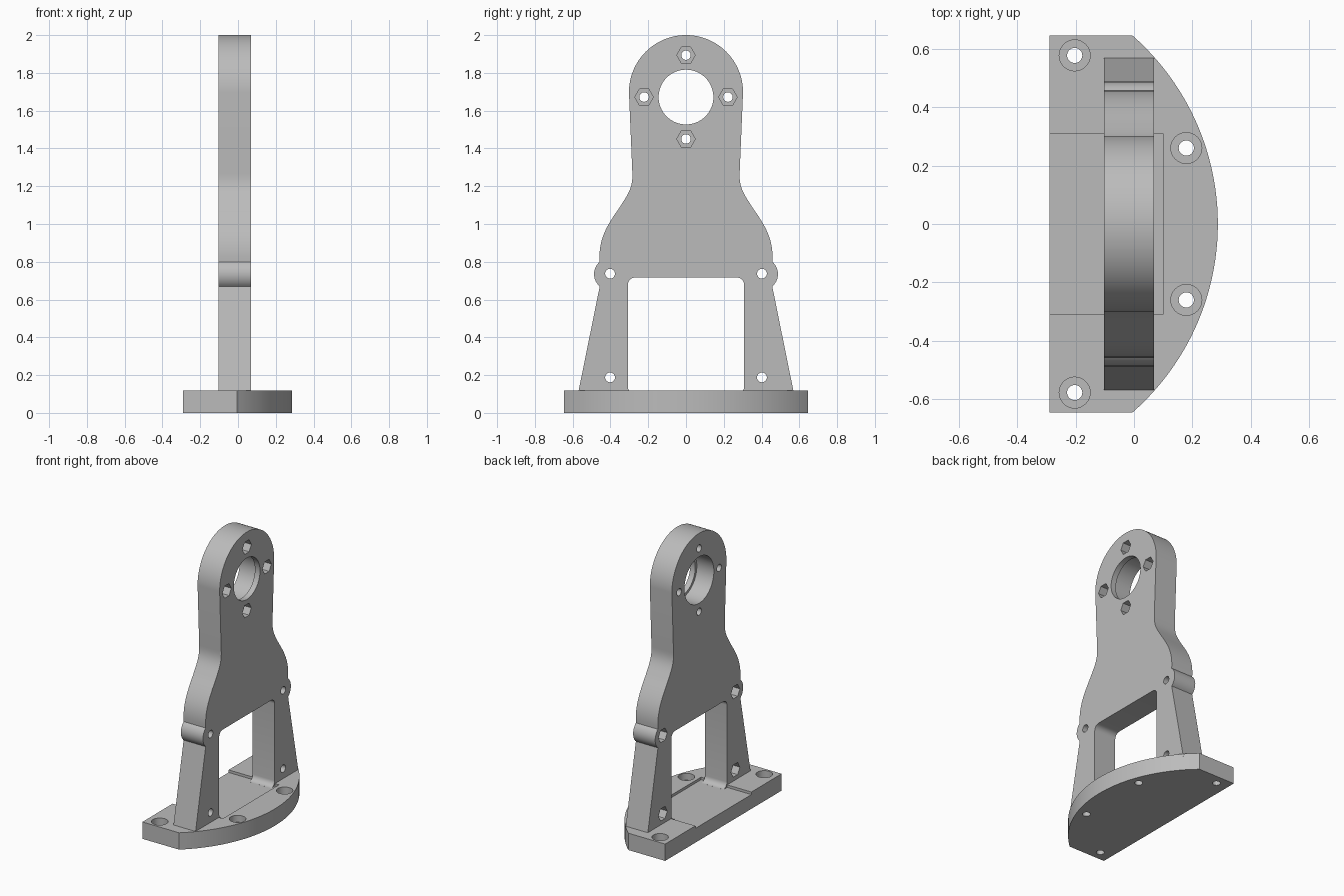
import bpy
import bmesh
from math import sin, cos, pi, radians, sqrt, asin
from mathutils import Vector
from mathutils.geometry import interpolate_bezier

cube = bpy.data.objects.get("Cube")
if cube:
    bpy.data.objects.remove(cube)

gray = bpy.data.materials.new("light gray")
gray.use_nodes = True
COLOR = (0.5, 0.5, 0.5, 1)
gray.diffuse_color = COLOR
gray.node_tree.nodes["Principled BSDF"].inputs["Base Color"].default_value = COLOR


def arc(cu, cv, r, start, end, n):
    """Points on an arc, angles in degrees."""
    angles = [radians(start + (end - start) * i / n) for i in range(n + 1)]
    return [(cu + r * cos(a), cv + r * sin(a)) for a in angles]


def prism(name, points, axis, low, high):
    """Extrude an outline along x (outline in y, z) or along z (outline in x, y)."""
    place = (lambda u, v, w: (w, u, v)) if axis == "x" else (lambda u, v, w: (u, v, w))
    bm = bmesh.new()
    bottom = bm.faces.new([bm.verts.new(place(u, v, low)) for u, v in points])
    result = bmesh.ops.extrude_face_region(bm, geom=[bottom])
    moved = [g for g in result["geom"] if isinstance(g, bmesh.types.BMVert)]
    bmesh.ops.translate(bm, verts=moved, vec=place(0, 0, high - low))
    bmesh.ops.recalc_face_normals(bm, faces=bm.faces)
    mesh = bpy.data.meshes.new(name)
    bm.to_mesh(mesh)
    bm.free()
    mesh.materials.append(gray)
    obj = bpy.data.objects.new(name, mesh)
    bpy.context.collection.objects.link(obj)
    return obj


def cut(target, points, axis, low, high):
    """Subtract a prism from the target."""
    cutter = prism("cutter", points, axis, low, high)
    cutter.hide_render = True
    mod = target.modifiers.new("cut", "BOOLEAN")
    mod.operation, mod.solver, mod.object = "DIFFERENCE", "EXACT", cutter
    bpy.context.view_layer.objects.active = target
    bpy.ops.object.modifier_apply(modifier=mod.name)
    bpy.data.objects.remove(cutter)


def circle(u, v, r, n=32):
    return arc(u, v, r, 0, 360 - 360 / n, n - 1)


def rounded_box(half, low, high, r):
    return (arc(half - r, high - r, r, 0, 90, 8) + arc(r - half, high - r, r, 90, 180, 8)
            + arc(r - half, low + r, r, 180, 270, 8) + arc(half - r, low + r, r, 270, 360, 8))


def bezier(*points):
    a, h1, h2, b = [Vector((u, v, 0)) for u, v in points]
    return [(p.x, p.y) for p in interpolate_bezier(a, h1, h2, b, 14)]


# Base: straight back edge, curved front edge
BASE_TOP, FLOOR = 0.118, 0.1
radius, center = 0.858, -0.571
sweep = asin(0.645 / radius) * 180 / pi
base = prism("base", [(-0.29, -0.645)] + arc(center, 0, radius, -sweep, sweep, 48)
             + [(-0.29, 0.645)], "z", 0, BASE_TOP)

# Shallow recess and counterbored screw holes
cut(base, [(-0.4, -0.31), (0.1, -0.31), (0.1, 0.31), (-0.4, 0.31)], "z", FLOOR, 0.3)
for side in (-1, 1):
    for x, y in ((-0.203, 0.577), (0.179, 0.26)):
        cut(base, circle(x, side * y, 0.026), "z", -0.1, 0.3)
        cut(base, circle(x, side * y, 0.053), "z", 0.07, 0.3)

# Upright plate: half outline from the foot up to the crown, then mirrored
BACK, FRONT = -0.102, 0.069
half = [(0.572, FLOOR)]
half += arc(0.402, 0.735, 0.085, -50, 50, 14)
half += bezier((0.457, 0.80), (0.465, 0.92), (0.42, 0.99), (0.35, 1.09))[1:]
half += bezier((0.35, 1.09), (0.31, 1.155), (0.28, 1.19), (0.284, 1.27))[1:]
half += arc(0, 1.698, 0.302, 0, 90, 24)
upright = prism("upright_plate", half + [(-u, v) for u, v in reversed(half[:-1])],
                "x", BACK, FRONT)

# Window between the legs, open to the recess floor
cut(upright, rounded_box(0.308, FLOOR, 0.717, 0.04), "x", -0.5, 0.5)
cut(upright, [(-0.27, 0), (0.27, 0), (0.27, 0.2), (-0.27, 0.2)], "x", -0.5, 0.5)

# Stepped main bore
HUB = 1.672
cut(upright, circle(0, HUB, 0.145, 64), "x", -0.5, 0.5)
cut(upright, circle(0, HUB, 0.163, 64), "x", -0.5, 0.03)

# Bolt holes with hexagonal pockets: front side on the hub, back side on the legs
for u, v in ((0.222, 0), (-0.222, 0), (0, 0.222), (0, -0.222)):
    cut(upright, circle(u, HUB + v, 0.025), "x", -0.5, 0.5)
    cut(upright, circle(u, HUB + v, 0.049, 6), "x", FRONT - 0.06, 0.5)
for u in (-0.402, 0.402):
    for v in (0.188, 0.737):
        cut(upright, circle(u, v, 0.026), "x", -0.5, 0.5)
        cut(upright, circle(u, v, 0.049, 6), "x", -0.5, BACK + 0.06)

# Smooth curved walls, keep edges crisp
for obj in (base, upright):
    bpy.ops.object.select_all(action="DESELECT")
    obj.select_set(True)
    bpy.context.view_layer.objects.active = obj
    bpy.ops.object.shade_smooth_by_angle(angle=radians(25))
